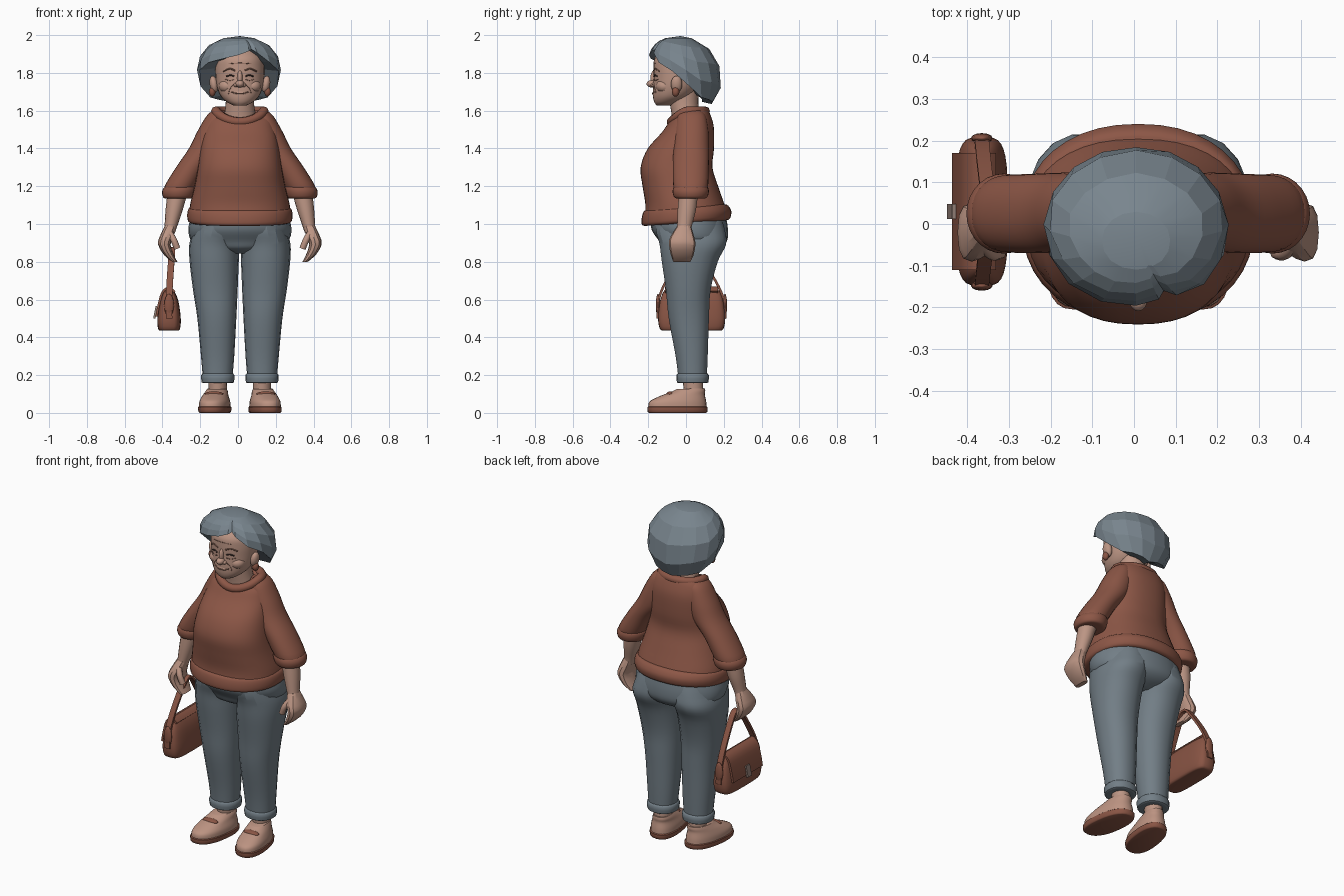
import bpy, bmesh, math
from mathutils import Vector, Matrix
from mathutils.bvhtree import BVHTree

if "Cube" in bpy.data.objects:
    bpy.data.objects.remove(bpy.data.objects["Cube"])

CX = 0.01  # body centre line


def mat(name, r, g, b):
    m = bpy.data.materials.new(name)
    m.diffuse_color = (r, g, b, 1)
    m.use_nodes = True
    m.node_tree.nodes["Principled BSDF"].inputs["Base Color"].default_value = m.diffuse_color
    return m


KNIT = mat("rust_knit", .265, .095, .062)
SKIN = mat("skin", .5, .30, .23)
HAIR = mat("grey_hair", .19, .235, .27)
DENIM = mat("grey_blue_trousers", .17, .21, .24)
LEATHER = mat("brown_leather", .25, .09, .058)
SHOE = mat("beige_shoe", .50, .29, .22)
LINE = mat("skin_crease", .24, .125, .09)
DARK = mat("dark_eye", .04, .025, .022)
CLASP = mat("clasp_metal", .30, .22, .19)


def finish(name, bm, m, angle=40):
    bmesh.ops.recalc_face_normals(bm, faces=bm.faces)
    me = bpy.data.meshes.new(name)
    bm.to_mesh(me)
    bm.free()
    ob = bpy.data.objects.new(name, me)
    bpy.context.collection.objects.link(ob)
    me.materials.append(m)
    if angle:
        bpy.ops.object.select_all(action='DESELECT')
        ob.select_set(True)
        bpy.context.view_layer.objects.active = ob
        bpy.ops.object.shade_smooth_by_angle(angle=math.radians(angle))
    return ob


def spline(pts, sub):
    out = []
    for i in range(len(pts) - 1):
        p0, p1, p2, p3 = pts[max(i - 1, 0)], pts[i], pts[i + 1], pts[min(i + 2, len(pts) - 1)]
        for k in range(sub):
            t = k / sub
            out.append([.5 * (2 * b + (c - a) * t + (2 * a - 5 * b + 4 * c - d) * t * t
                              + (3 * b - a - 3 * c + d) * t ** 3) for a, b, c, d in zip(p0, p1, p2, p3)])
    return out + [list(pts[-1])]


def skin_rings(bm, rings, cap=True):
    vs = [[bm.verts.new(p) for p in r] for r in rings]
    n = len(vs[0])
    for a, b in zip(vs, vs[1:]):
        for i in range(n):
            bm.faces.new((a[i], a[(i + 1) % n], b[(i + 1) % n], b[i]))
    if cap:
        bm.faces.new(vs[0])
        bm.faces.new(vs[-1])
    return vs


def loft(name, rings, m, side=1, n=28, sub=4, e=2.0, turn=0, angle=40):
    """rings: x from centre line, y, z, rx, ry, forward tilt"""
    bm = bmesh.new()
    rows = []
    for x, y, z, rx, ry, tilt in spline([tuple(r) + (0,) * (6 - len(r)) for r in rings], sub):
        row = []
        for i in range(n):
            c, s = math.cos(2 * math.pi * i / n), math.sin(2 * math.pi * i / n)
            dx = rx * math.copysign(abs(c) ** (2 / e), c)
            dy = ry * math.copysign(abs(s) ** (2 / e), s)
            px, py = x + dx, y + dy
            px -= turn * (py - .04)   # splay outwards towards the front
            row.append((CX + side * px, py, z + tilt * dy))
        rows.append(row)
    skin_rings(bm, rows)
    return finish(name, bm, m, angle)


def ball(name, loc, r, m, rot=0, seg=16):
    bm = bmesh.new()
    mx = Matrix.Translation(loc) @ Matrix.Rotation(math.radians(rot), 4, 'Y') @ Matrix.Diagonal((*r, 1))
    bmesh.ops.create_uvsphere(bm, u_segments=seg, v_segments=seg // 2 + 2, radius=1, matrix=mx)
    return finish(name, bm, m, 60)


def tube(name, pts, r, m, sub=4, closed=False):
    cu = bpy.data.curves.new(name, 'CURVE')
    cu.dimensions, cu.bevel_depth, cu.bevel_resolution, cu.use_fill_caps = '3D', r, 2, True
    sp = cu.splines.new('POLY')
    path = pts if closed else spline(pts, sub)
    sp.points.add(len(path) - 1)
    for q, p in zip(sp.points, path):
        q.co = (*p, 1)
    sp.use_cyclic_u = closed
    ob = bpy.data.objects.new(name + "_path", cu)
    me = bpy.data.meshes.new_from_object(ob)
    bm = bmesh.new()
    bm.from_mesh(me)
    bpy.data.objects.remove(ob)
    return finish(name, bm, m, 60)


def neckline(x, y, z, rx, ry, dip, n=40):
    ts = [2 * math.pi * i / n for i in range(n)]
    return [(CX + x + rx * math.cos(t), y + ry * math.sin(t), z - dip * max(0, -math.sin(t)) ** 1.5) for t in ts]


# Sweater body, hem band and collar
loft("sweater_body", [(0, 0, 1.03, .27, .222, .06), (0, -.005, 1.1, .264, .21), (0, -.03, 1.2, .24, .2),
                      (0, -.05, 1.3, .222, .19), (0, -.027, 1.4, .208, .175), (0, .01, 1.5, .19, .137, .1),
                      (0, .018, 1.56, .172, .11, .2), (0, .02, 1.59, .142, .09, .28)], KNIT, n=40, e=2.3)
loft("sweater_hem", [(0, 0, 1.005, .255, .22, .07), (0, 0, 1.015, .274, .234, .07), (0, .003, 1.05, .279, .237, .07),
                     (0, 0, 1.08, .272, .225, .07), (0, 0, 1.09, .255, .21, .07)], KNIT, n=40, sub=3, e=2.2)
tube("sweater_collar", neckline(0, .012, 1.598, .127, .09, .057), .025, KNIT, closed=True)

# Seat and hips of the trousers
loft("trouser_hips", [(0, .025, .845, .07, .09), (0, .03, .87, .18, .15), (0, .037, .91, .255, .18),
                      (0, .02, .97, .273, .202), (0, .012, 1.04, .26, .2)], DENIM, n=28, e=2.1)

for s, w in ((-1, "left"), (1, "right")):
    # Sleeve and cuff
    loft(w + "_sleeve", [(.11, .03, 1.60, .035, .05), (.12, .03, 1.57, .058, .075), (.142, .03, 1.49, .083, .09),
                         (.18, .028, 1.4, .09, .095), (.255, .025, 1.3, .083, .095), (.315, .025, 1.2, .083, .092),
                         (.325, .025, 1.16, .07, .08)], KNIT, s, e=2.1)
    loft(w + "_sleeve_cuff", [(.325, .025, 1.135, .06, .065), (.325, .025, 1.14, .08, .086),
                              (.322, .025, 1.17, .09, .096), (.315, .025, 1.195, .085, .09),
                              (.31, .025, 1.2, .07, .075)], KNIT, s, sub=3)
    # Forearm, hand and thumb
    loft(w + "_forearm", [(.325, .015, 1.19, .055, .052), (.347, .005, 1.08, .046, .05),
                          (.365, -.008, .99, .034, .04), (.375, -.012, .95, .03, .04)], SKIN, s, n=14)
    loft(w + "_hand", [(.368, -.01, .99, .03, .036), (.39, -.02, .93, .036, .064), (.4, -.02, .89, .033, .07),
                       (.375, -.02, .835, .026, .06), (.345, -.022, .80, .014, .045)], SKIN, s, n=12, sub=2, e=2.6,
         angle=25)
    tube(w + "_thumb", [(CX + s * .37, -.05, .95), (CX + s * .35, -.07, .915), (CX + s * .332, -.068, .87)],
         .017, SKIN)
    # Trouser leg and turn-up
    loft(w + "_trouser_leg", [(.118, .035, .18, .078, .076), (.118, .03, .3, .088, .086), (.122, .015, .5, .103, .108),
                              (.13, .012, .65, .118, .12), (.136, .02, .8, .13, .15), (.135, .036, .89, .133, .178),
                              (.12, .025, .96, .13, .185), (.11, .015, 1.03, .12, .175)],
         DENIM, s, n=18, e=2.2, angle=25)
    loft(w + "_trouser_cuff", [(.117, .035, .158, .07, .07), (.117, .035, .162, .085, .083),
                               (.117, .035, .2, .088, .086), (.117, .035, .21, .076, .074)],
         DENIM, s, n=20, sub=2, e=2.2)
    # Ankle and slip-on shoe
    loft(w + "_ankle", [(.117, .045, .07, .05, .055), (.117, .04, .12, .048, .052), (.117, .035, .19, .05, .055)],
         SKIN, s, n=16)
    loft(w + "_shoe_sole", [(.122, -.045, 0, .076, .15), (.122, -.045, .006, .082, .158), (.122, -.045, .03, .084, .16),
                            (.122, -.045, .034, .076, .15)], LEATHER, s, n=28, sub=2, e=2.4, turn=.13)
    loft(w + "_shoe_upper", [(.122, -.045, .028, .08, .155), (.122, -.043, .06, .078, .15), (.122, -.025, .09, .067, .125, .05),
                             (.12, .01, .113, .058, .092, .03), (.12, .025, .128, .05, .075, .03)],
         SHOE, s, n=28, e=2.3, turn=.13)
    ball(w + "_shoe_band", (CX + s * .137, -.082, .1), (.05, .022, .014), LEATHER)

# Neck and head
loft("neck", [(0, .01, 1.5, .1, .08), (0, 0, 1.57, .085, .075), (0, -.01, 1.64, .075, .075),
              (0, -.01, 1.74, .075, .08)], SKIN)
face = [loft("head", [(0, -.115, 1.628, .035, .04), (0, -.1, 1.645, .068, .068), (0, -.075, 1.675, .1, .1),
                      (0, -.055, 1.72, .12, .12), (0, -.045, 1.77, .128, .127), (0, -.04, 1.83, .13, .132),
                      (0, -.04, 1.88, .12, .125), (0, -.04, 1.93, .08, .08)], SKIN, e=2.1),
        ball("nose_tip", (CX, -.178, 1.742), (.023, .031, .02), SKIN),
        ball("nose_bridge", (CX, -.165, 1.772), (.015, .024, .042), SKIN),
        ball("chin", (CX, -.138, 1.657), (.045, .032, .027), SKIN),
        ball("lips", (CX, -.158, 1.692), (.046, .02, .02), SKIN)]
for s, w in ((-1, "left"), (1, "right")):
    face.append(ball(w + "_cheek", (CX + s * .066, -.113, 1.73), (.046, .047, .038), SKIN))
    face.append(ball(w + "_nostril", (CX + s * .02, -.169, 1.736), (.013, .018, .012), SKIN))
    ball(w + "_ear", (CX + s * .138, -.05, 1.74), (.022, .03, .045), SKIN, rot=s * 10)
    ball(w + "_earring", (CX + s * .146, -.055, 1.7), (.018, .02, .026), LEATHER, seg=10)

# Facial lines, projected on the face
verts, polys = [], []
for ob in face:
    k = len(verts)
    verts += [v.co.copy() for v in ob.data.vertices]
    polys += [[k + i for i in p.vertices] for p in ob.data.polygons]
tree = BVHTree.FromPolygons(verts, polys)


def face_line(name, pts, r, m):
    hits = [tree.ray_cast(Vector((CX + x, -1, z)), Vector((0, 1, 0)))[0] for x, z in spline(pts, 4)]
    tube(name, [tuple(h) for h in hits if h], r, m, sub=1)


face_line("mouth", [(-.046, 1.7), (-.02, 1.692), (.02, 1.692), (.046, 1.7)], .003, LINE)
face_line("forehead_crease", [(-.06, 1.848), (0, 1.852), (.06, 1.848)], .002, LINE)
for s, w in ((-1, "left"), (1, "right")):
    face_line(w + "_eye", [(s * .03, 1.782), (s * .05, 1.788), (s * .072, 1.781)], .004, DARK)
    face_line(w + "_eye_bag", [(s * .03, 1.766), (s * .052, 1.76), (s * .08, 1.767)], .002, LINE)
    face_line(w + "_eyebrow", [(s * .025, 1.812), (s * .055, 1.822), (s * .088, 1.808)], .004, LINE)
    face_line(w + "_smile_fold", [(s * .03, 1.74), (s * .053, 1.715), (s * .06, 1.688)], .002, LINE)

# Faceted bob of hair: columns run from a varying hairline up to the crown, with a side parting
HAIRLINE = [(-180, 1.635), (-112, 1.67), (-90, 1.73), (-67, 1.815), (-45, 1.855), (-22, 1.875), (0, 1.895),
            (15, 1.915), (22, 1.925), (30, 1.90), (45, 1.855), (67, 1.81), (90, 1.73), (112, 1.67), (180, 1.635)]
COLUMNS = [-157, -135, -112, -90, -67, -45, -22, 0, 16, 22, 28, 45, 67, 90, 112, 135, 157, 180]
BULGE = {-67: 1.02, -45: 1.05, -22: 1.06, 0: 1.06, 16: 1.05, 22: .97, 28: 1.05, 45: 1.06, 67: 1.03}


def hairline(deg):
    for (a, za), (b, zb) in zip(HAIRLINE, HAIRLINE[1:]):
        if deg <= b:
            return za + (zb - za) * (deg - a) / (b - a)


bm = bmesh.new()
ROWS = 5
grid = [[] for _ in range(ROWS + 1)]
for deg in COLUMNS:
    zl = hairline(deg)
    p0 = math.asin((zl - 1.82) / (.172 if zl > 1.82 else .21))
    for j in range(-1, ROWS):
        p = p0 + (math.radians(72) - p0) * max(j, 0) / (ROWS - 1)
        z = 1.82 + math.sin(p) * (.172 if p > 0 else .21)
        r = math.cos(p) ** .85 * (.48 if j < 0 else BULGE.get(deg, 1))
        a = math.radians(deg)
        grid[j + 1].append((CX - .005 + .222 * r * math.sin(a),
                            -.002 - .183 * r * math.cos(a) - .22 * (z - 1.82), z + (.012 if j < 0 else 0)))
rows = skin_rings(bm, grid, cap=False)
crown = bm.verts.new((CX + .0, -.03, 1.995))
for i in range(len(COLUMNS)):
    bm.faces.new((rows[-1][i], rows[-1][(i + 1) % len(COLUMNS)], crown))
finish("hair_bob", bm, HAIR, 12)

# Handbag: body, flap, clasp and strap
BX, BY = -.365 - CX, .03
loft("handbag_body", [(BX, BY, .435, .045, .15), (BX, BY, .445, .058, .168), (BX, BY, .5, .062, .178),
                      (BX, BY, .59, .05, .168), (BX, BY, .64, .03, .15), (BX, BY, .655, .015, .135)],
     LEATHER, n=32, sub=3, e=4)


def slab(name, path, thick, half, m, axis):
    """Flat band along a path of (x, y, z); its width runs along the given axis"""
    b = bmesh.new()
    wide = Vector(axis)
    P = [Vector(p) for p in path]
    rows = []
    for i, p in enumerate(P):
        nrm = (P[min(i + 1, len(P) - 1)] - P[max(i - 1, 0)]).cross(wide).normalized() * thick / 2
        rows.append([p + wide * half + nrm, p - wide * half + nrm, p - wide * half - nrm, p + wide * half - nrm])
    skin_rings(b, rows)
    return finish(name, b, m, 35)


slab("handbag_flap", spline([(-.335, BY, .64), (-.365, BY, .663), (-.4, BY, .638), (-.42, BY, .57), (-.431, BY, .51)], 3),
     .012, .14, LEATHER, (0, 1, 0))
slab("handbag_clasp", [(-.43, BY, .565), (-.443, BY, .50)], .012, .018, CLASP, (0, 1, 0))
slab("handbag_strap", spline([(-.365, -.15, .5), (-.365, -.145, .6), (-.36, -.1, .71), (-.35, -.02, .845),
                              (-.35, .02, .872), (-.35, .06, .845), (-.36, .15, .71), (-.365, .2, .6),
                              (-.365, .207, .5)], 3), .013, .017, LEATHER, (1, 0, 0))
for y, w in ((-.148, "front"), (.206, "back")):
    ball("handbag_" + w + "_tab", (-.365, y, .57), (.026, .012, .06), LEATHER, seg=12)
